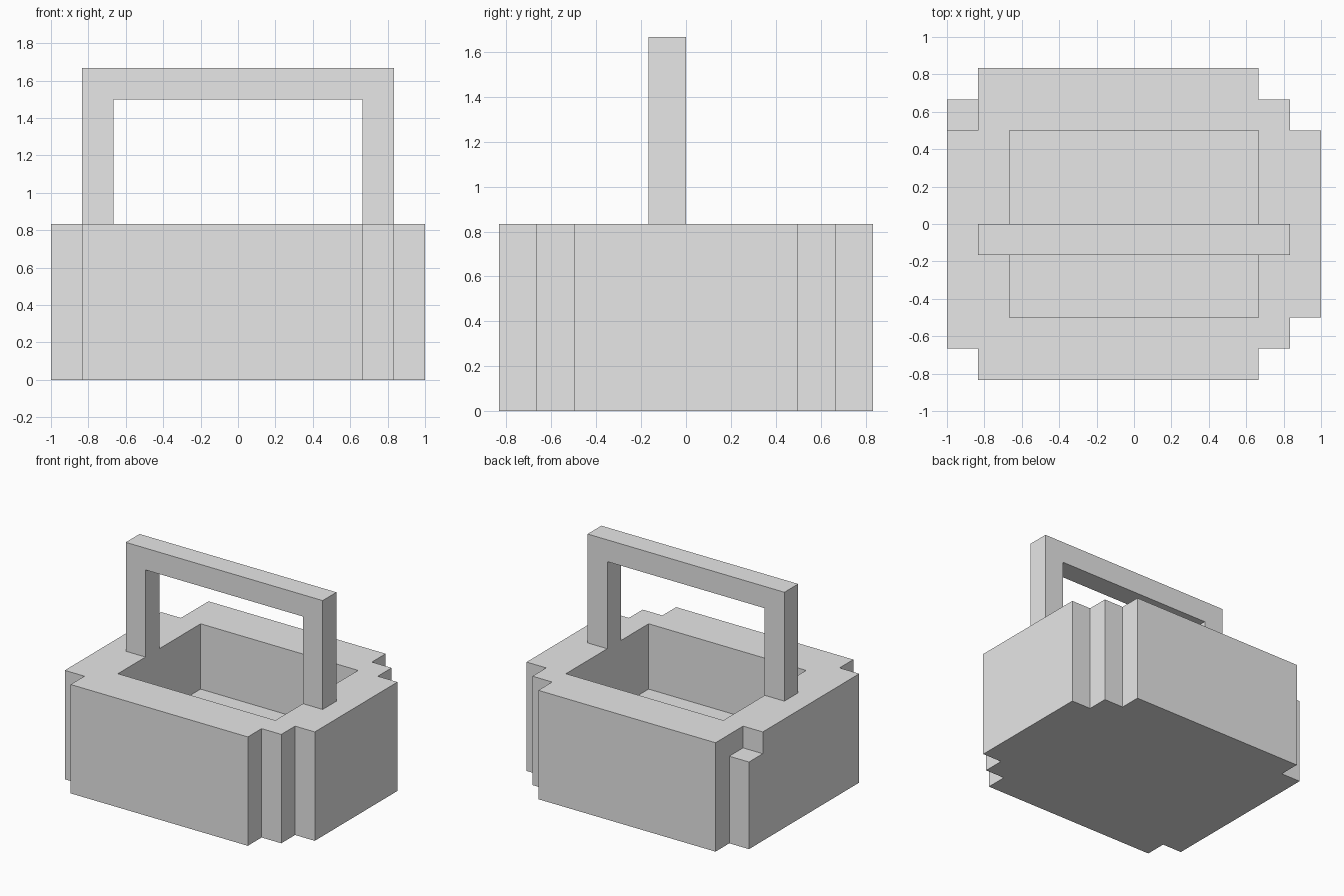
import bpy
import bmesh
from mathutils import Vector

U = 1 / 6  # size of one block

default_cube = bpy.data.objects.get("Cube")
if default_cube:
    bpy.data.objects.remove(default_cube, do_unlink=True)

grey = bpy.data.materials.new("plain grey")
grey.use_nodes = True
grey.diffuse_color = (0.8, 0.8, 0.8, 1)
grey.node_tree.nodes["Principled BSDF"].inputs["Base Color"].default_value = grey.diffuse_color


def prism(name, points, extrude):
    """Extrude a closed outline, given in blocks, along a vector."""
    bm = bmesh.new()
    face = bm.faces.new([bm.verts.new(Vector(p) * U) for p in points])
    new = bmesh.ops.extrude_face_region(bm, geom=[face])["geom"]
    verts = [v for v in new if isinstance(v, bmesh.types.BMVert)]
    bmesh.ops.translate(bm, verts=verts, vec=Vector(extrude) * U)
    bmesh.ops.recalc_face_normals(bm, faces=bm.faces)
    mesh = bpy.data.meshes.new(name)
    bm.to_mesh(mesh)
    bm.free()
    mesh.materials.append(grey)
    obj = bpy.data.objects.new(name, mesh)
    bpy.context.collection.objects.link(obj)
    return obj


def box(name, low, high):
    """Box between two corners, in blocks."""
    (x0, y0, z0), (x1, y1, z1) = low, high
    base = [(x0, y0, z0), (x1, y0, z0), (x1, y1, z0), (x0, y1, z0)]
    return prism(name, base, (0, 0, z1 - z0))


# Basket: stepped outline with a hollow cut from the top
outline = [(-5, -5), (4, -5), (4, -4), (5, -4), (5, -3), (6, -3),
           (6, 3), (5, 3), (5, 4), (4, 4), (4, 5), (-5, 5),
           (-5, 3), (-6, 3), (-6, -4), (-5, -4)]
basket = prism("basket", [(x, y, 0) for x, y in outline], (0, 0, 5))
cutter = box("hollow_cutter", (-4, -3, 2), (4, 3, 6))
cutter.hide_render = True
cut = basket.modifiers.new("hollow", "BOOLEAN")
cut.operation = "DIFFERENCE"
cut.solver = "EXACT"
cut.object = cutter
bpy.context.view_layer.objects.active = basket
bpy.ops.object.modifier_apply(modifier=cut.name)
bpy.data.objects.remove(cutter, do_unlink=True)

# Shorter post at the back corner
box("corner_post", (-6, 3, 0), (-5, 4, 4))

# Arched handle standing on the rim
arch = [(-5, 5), (-4, 5), (-4, 9), (4, 9), (4, 5), (5, 5), (5, 10), (-5, 10)]
prism("handle", [(x, -1, z) for x, z in arch], (0, 1, 0))
